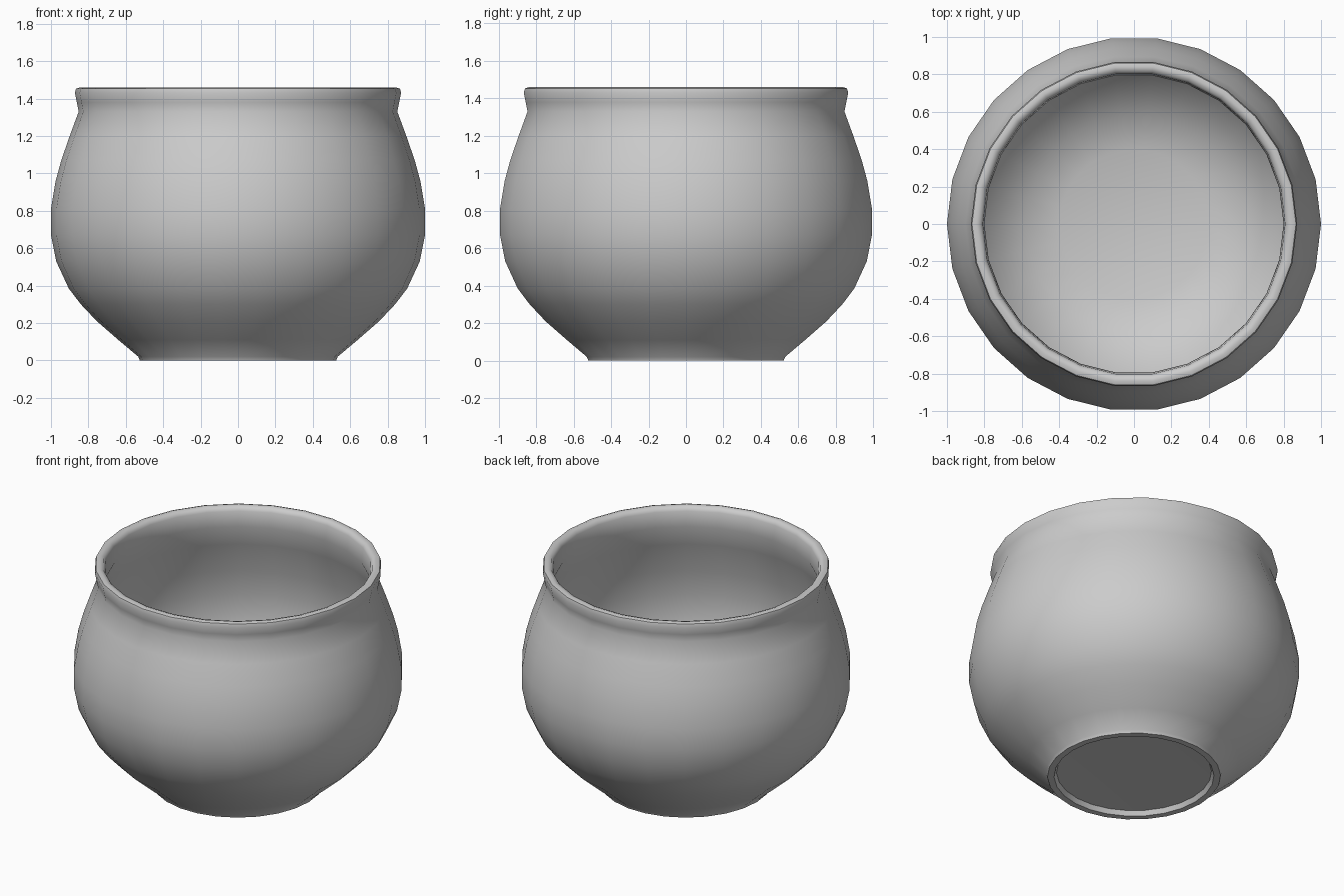
import bpy, bmesh, math

if "Cube" in bpy.data.objects:
    bpy.data.objects.remove(bpy.data.objects["Cube"])

SEGMENTS = 26


def lathe(name, profile, segments):
    """Spin an (r, z) profile around z into a closed smooth shell."""
    bm = bmesh.new()
    verts = [bm.verts.new((r, 0, z)) for r, z in profile]
    edges = [bm.edges.new(pair) for pair in zip(verts, verts[1:])]
    bmesh.ops.spin(bm, geom=verts + edges, axis=(0, 0, 1), cent=(0, 0, 0),
                   angle=math.tau, steps=segments, use_duplicate=False)
    bmesh.ops.remove_doubles(bm, verts=bm.verts, dist=0.0005)
    bmesh.ops.recalc_face_normals(bm, faces=bm.faces)
    mesh = bpy.data.meshes.new(name)
    bm.to_mesh(mesh)
    bm.free()
    obj = bpy.data.objects.new(name, mesh)
    bpy.context.collection.objects.link(obj)
    bpy.context.view_layer.objects.active = obj
    obj.select_set(True)
    bpy.ops.object.shade_smooth_by_angle(angle=math.radians(50))
    return obj


# Recessed underside and foot ring
foot = [(0, 0.04), (0.47, 0.03), (0.485, 0.0), (0.525, 0.0), (0.533, 0.02)]
# Outer belly up to the pinched neck
belly = [(0.64, 0.11), (0.755, 0.21), (0.84, 0.30), (0.905, 0.385),
         (0.972, 0.53), (1.0, 0.67), (1.0, 0.81), (0.975, 0.96),
         (0.945, 1.07), (0.90, 1.20), (0.852, 1.33)]
# Flared, rounded lip
lip = [(0.862, 1.38), (0.872, 1.43), (0.866, 1.453), (0.845, 1.46),
       (0.82, 1.452), (0.808, 1.43)]
# Inner wall and bowl floor
inside = [(0.80, 1.33), (0.85, 1.19), (0.915, 0.98), (0.942, 0.81),
          (0.942, 0.67), (0.915, 0.54), (0.855, 0.41), (0.72, 0.26),
          (0.58, 0.15), (0.40, 0.10), (0, 0.08)]

pot = lathe("round_pot", foot + belly + lip + inside, SEGMENTS)
